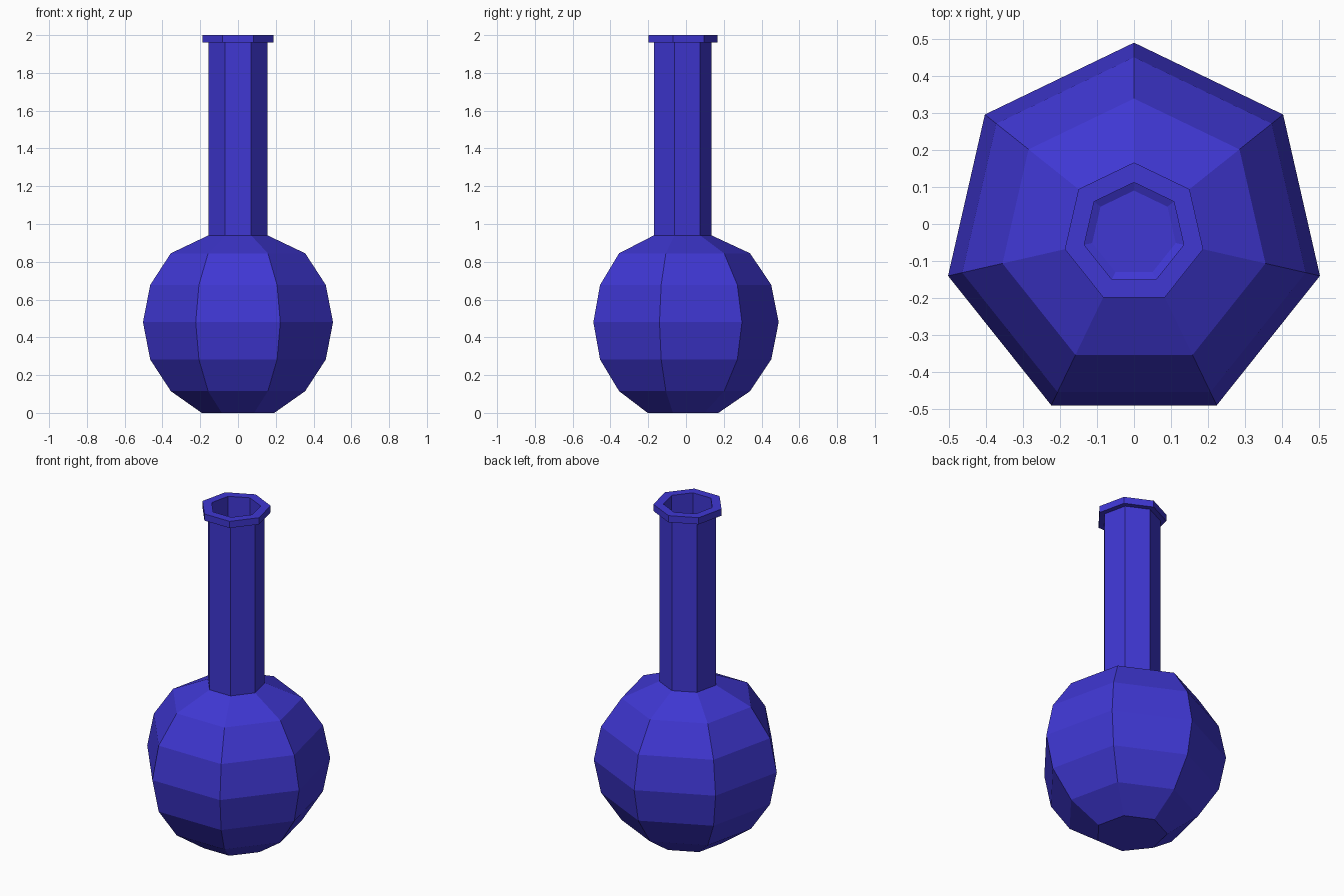
import bpy, bmesh, math

if "Cube" in bpy.data.objects:
    bpy.data.objects.remove(bpy.data.objects["Cube"])

SIDES = 7
CENTRE_Y = -0.0255

# closed profile (radius, height): outside going up, inside going down
R, ZC = 0.516, 0.48
bulb = [(R * math.cos(math.radians(a)), ZC + R * math.sin(math.radians(a)))
        for a in (-45, -22.5, 0, 22.5, 45)]
outer = [(0.197, 0.0)] + bulb + [(0.16, 0.94), (0.16, 1.96), (0.192, 1.96), (0.192, 2.0)]
inner_bulb = [(r * 0.94, ZC + (z - ZC) * 0.94) for r, z in reversed(bulb)]
inner = [(0.138, 2.0), (0.138, 0.91)] + inner_bulb + [(0.116, 0.03)]


def lathe(name, profile, material):
    """Spin a profile into a flat-sided solid with capped ends."""
    bm = bmesh.new()
    rings = []
    for r, z in profile:
        angles = [math.pi / 2 + k * math.tau / SIDES for k in range(SIDES)]
        rings.append([bm.verts.new((r * math.cos(a), CENTRE_Y + r * math.sin(a), z))
                      for a in angles])
    for low, high in zip(rings, rings[1:]):
        for k in range(SIDES):
            n = (k + 1) % SIDES
            bm.faces.new((low[k], low[n], high[n], high[k]))
    bm.faces.new(rings[0][::-1])
    bm.faces.new(rings[-1])
    mesh = bpy.data.meshes.new(name)
    bm.to_mesh(mesh)
    bm.free()
    mesh.materials.append(material)
    obj = bpy.data.objects.new(name, mesh)
    bpy.context.collection.objects.link(obj)
    return obj


blue = bpy.data.materials.new("blue_glass")
blue.diffuse_color = (0.05, 0.038, 0.65, 1)
blue.use_nodes = True
blue.node_tree.nodes["Principled BSDF"].inputs["Base Color"].default_value = blue.diffuse_color

# round flask with long neck, lip and hollow inside
lathe("flask", outer + inner, blue)
